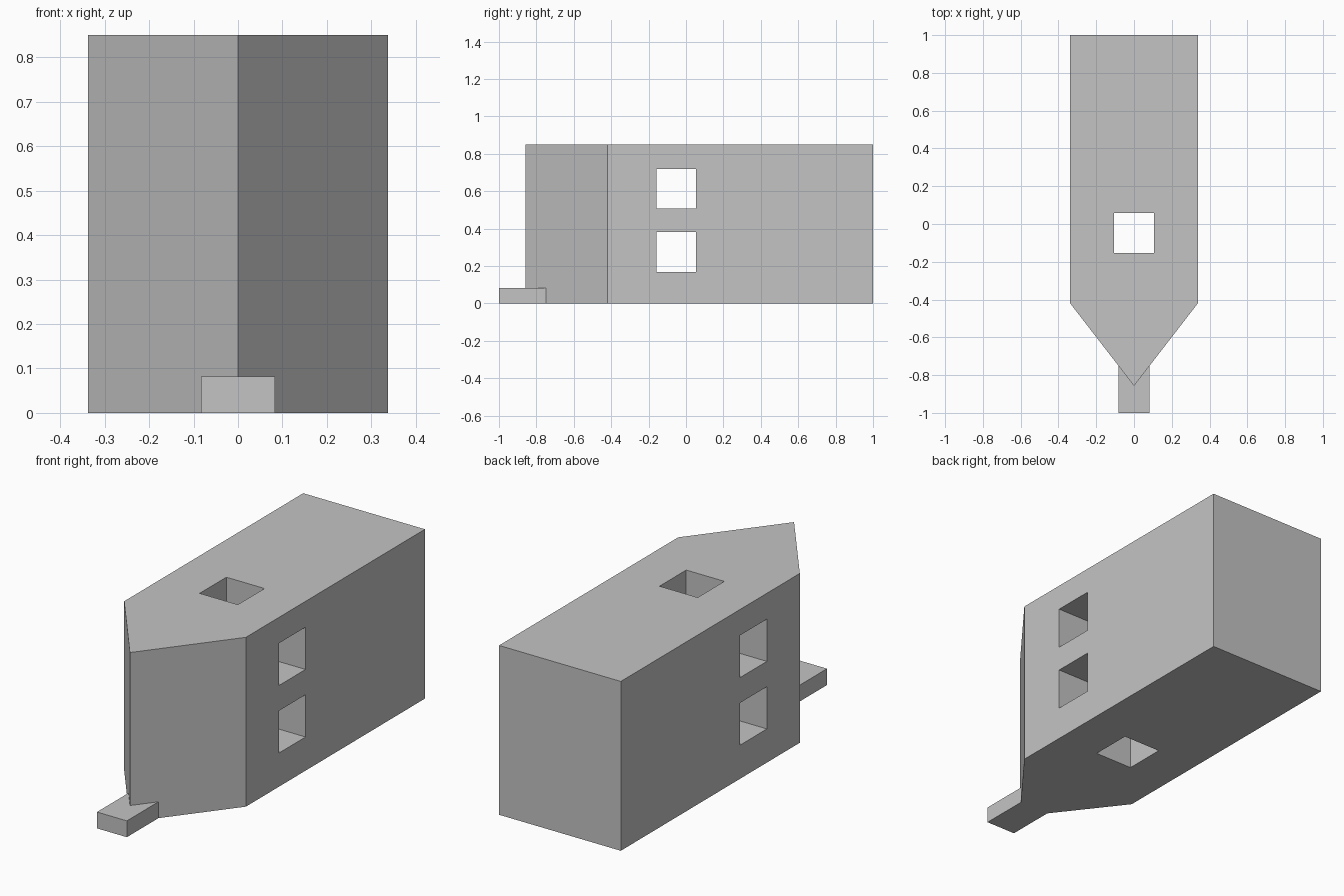
import bpy
import bmesh

cube = bpy.data.objects.get("Cube")
if cube:
    bpy.data.objects.remove(cube, do_unlink=True)

grey = bpy.data.materials.new("plain_grey")
grey.use_nodes = True
colour = (0.55, 0.55, 0.55, 1)
grey.diffuse_color = colour
grey.node_tree.nodes["Principled BSDF"].inputs["Base Color"].default_value = colour


def add_object(name, bm):
    bmesh.ops.recalc_face_normals(bm, faces=bm.faces)
    mesh = bpy.data.meshes.new(name)
    bm.to_mesh(mesh)
    bm.free()
    mesh.materials.append(grey)
    obj = bpy.data.objects.new(name, mesh)
    bpy.context.collection.objects.link(obj)
    return obj


def extrude_footprint(name, outline, height):
    """Raise a flat outline from the ground into a prism."""
    bm = bmesh.new()
    base = bm.faces.new([bm.verts.new((x, y, 0)) for x, y in outline])
    top = bmesh.ops.extrude_face_region(bm, geom=[base])["geom"]
    verts = [v for v in top if isinstance(v, bmesh.types.BMVert)]
    bmesh.ops.translate(bm, vec=(0, 0, height), verts=verts)
    return add_object(name, bm)


def cut_box(target, name, centre, size):
    """Cut a straight square tunnel through the target."""
    bm = bmesh.new()
    bmesh.ops.create_cube(bm, size=1)
    bmesh.ops.scale(bm, vec=size, verts=bm.verts)
    bmesh.ops.translate(bm, vec=centre, verts=bm.verts)
    cutter = add_object(name, bm)
    cutter.hide_render = True
    cutter.hide_set(True)
    cutter.display_type = 'WIRE'
    mod = target.modifiers.new(name, 'BOOLEAN')
    mod.operation = 'DIFFERENCE'
    mod.solver = 'EXACT'
    mod.object = cutter
    return cutter


half, shoulder, nose, height = 0.338, -0.42, -0.857, 0.85
hole = 0.212

# Main block with a pointed front
body = extrude_footprint("body", [
    (-half, 1), (-half, shoulder), (0, nose), (half, shoulder), (half, 1)], height)

# Crossing tunnels: two side to side, one top to bottom
cutters = [
    cut_box(body, "lower_tunnel_cutter", (0, -0.053, 0.275), (2, hole, hole)),
    cut_box(body, "upper_tunnel_cutter", (0, -0.053, 0.614), (2, hole, hole)),
    cut_box(body, "shaft_cutter", (0, -0.047, height / 2), (hole, hole, 2)),
]

# Bake the cuts, then drop the cutters
bpy.context.view_layer.update()
cut_mesh = bpy.data.meshes.new_from_object(
    body.evaluated_get(bpy.context.evaluated_depsgraph_get()))
body.modifiers.clear()
body.data = cut_mesh
for cutter in cutters:
    bpy.data.objects.remove(cutter, do_unlink=True)

# Low step fitted around the pointed front
step = 0.083
joint = nose + step * (shoulder - nose) / half
extrude_footprint("front_step", [
    (-step, -1), (step, -1), (step, joint), (0, nose), (-step, joint)], 0.082)
